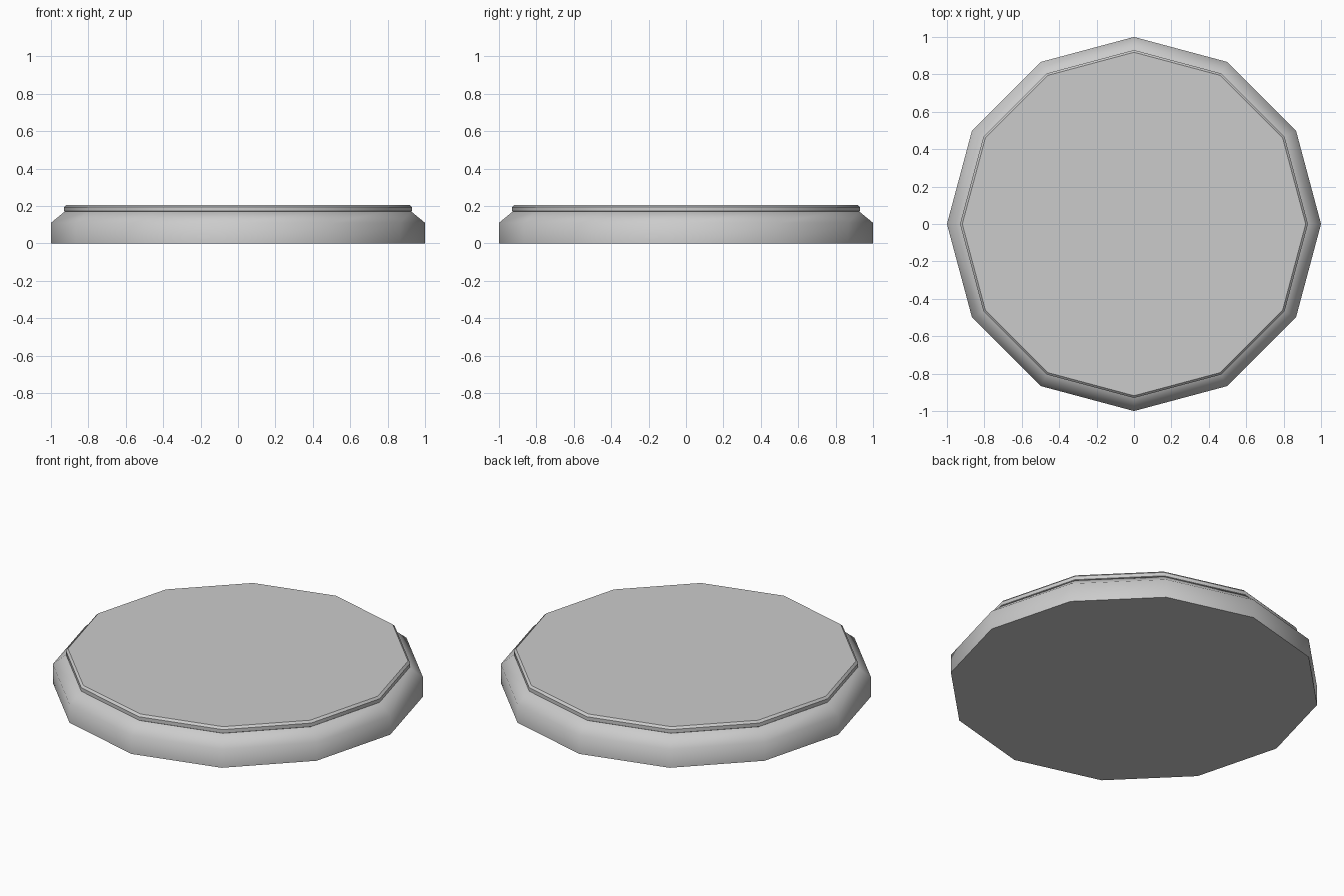
import bpy, bmesh, math

if "Cube" in bpy.data.objects:
    bpy.data.objects.remove(bpy.data.objects["Cube"])

SIDES = 12

def turned_part(name, profile, smooth_angle):
    """Closed 12-sided solid from (radius, height) points, bottom to top."""
    bm = bmesh.new()
    rings = []
    for r, z in profile:
        rings.append([bm.verts.new((r * math.cos(i * math.tau / SIDES),
                                    r * math.sin(i * math.tau / SIDES), z))
                      for i in range(SIDES)])
    for low, high in zip(rings, rings[1:]):
        for i in range(SIDES):
            j = (i + 1) % SIDES
            bm.faces.new((low[i], low[j], high[j], high[i]))
    bm.faces.new(rings[0][::-1])
    bm.faces.new(rings[-1])
    mesh = bpy.data.meshes.new(name)
    bm.to_mesh(mesh)
    bm.free()
    obj = bpy.data.objects.new(name, mesh)
    bpy.context.collection.objects.link(obj)
    bpy.ops.object.select_all(action='DESELECT')
    obj.select_set(True)
    bpy.context.view_layer.objects.active = obj
    bpy.ops.object.shade_smooth_by_angle(angle=math.radians(smooth_angle))
    return obj

# Base: upright wall with a sloped shoulder
turned_part("base", [(1, 0), (1, 0.11), (0.925, 0.172)], 55)

# Top plate: thin slab with a chamfered rim
turned_part("top_plate", [(0.92, 0.166), (0.93, 0.173), (0.93, 0.194), (0.918, 0.206)], 35)
